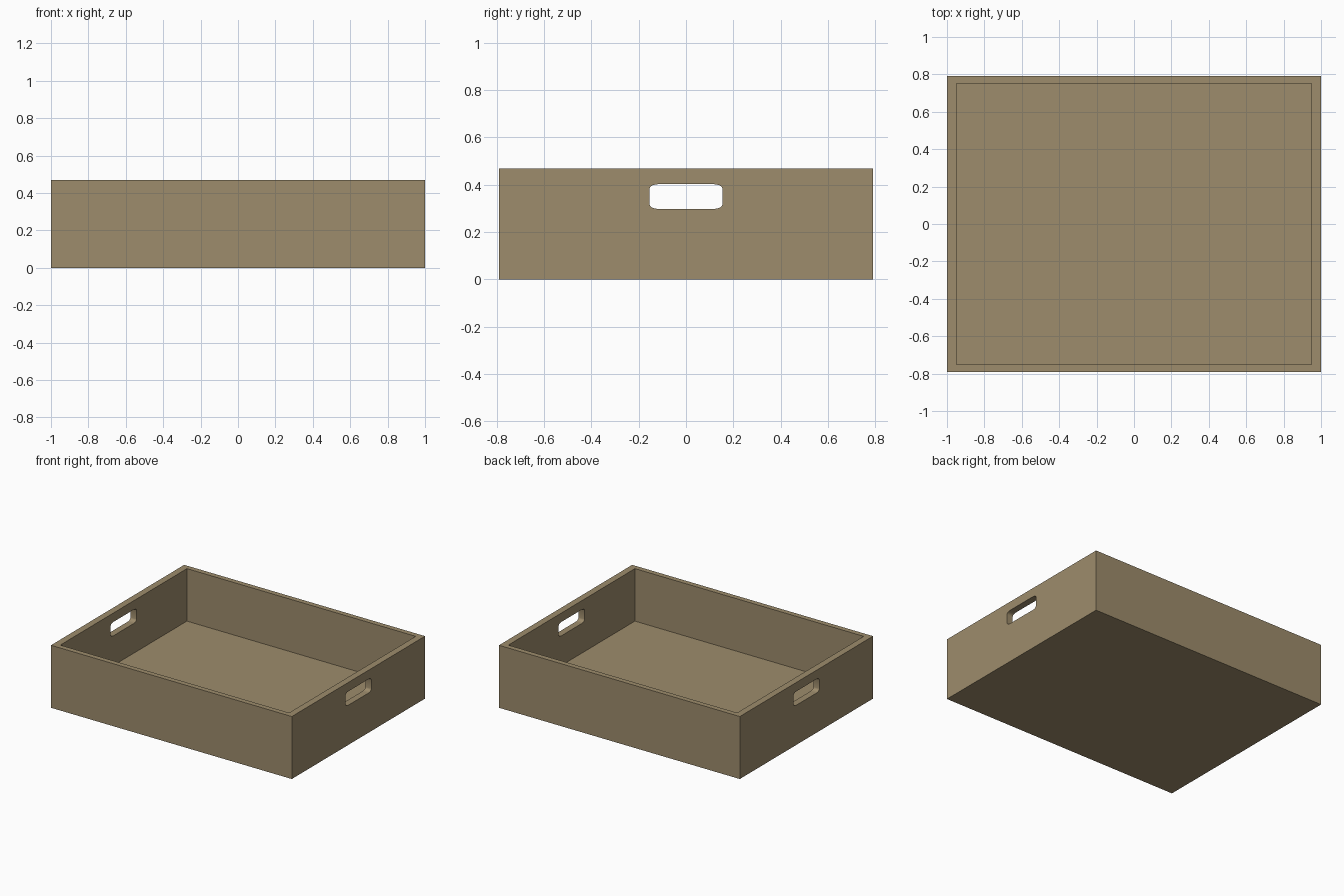
import bpy, bmesh, math

if "Cube" in bpy.data.objects:
    bpy.data.objects.remove(bpy.data.objects["Cube"])

W, D, H = 1.0, 0.79, 0.469        # half width, half depth, height
IW, ID, FLOOR = 0.95, 0.751, 0.075  # inner half sizes, floor thickness

wood = bpy.data.materials.new("tan wood")
wood.diffuse_color = (0.337, 0.262, 0.150, 1)
wood.use_nodes = True
wood.node_tree.nodes["Principled BSDF"].inputs["Base Color"].default_value = wood.diffuse_color


def prism(name, profile, offset):
    """Solid from a closed loop of points pushed along an offset."""
    bm = bmesh.new()
    face = bm.faces.new([bm.verts.new(p) for p in profile])
    ext = bmesh.ops.extrude_face_region(bm, geom=[face])
    moved = [v for v in ext["geom"] if isinstance(v, bmesh.types.BMVert)]
    bmesh.ops.translate(bm, verts=moved, vec=offset)
    bmesh.ops.recalc_face_normals(bm, faces=bm.faces)
    mesh = bpy.data.meshes.new(name)
    bm.to_mesh(mesh)
    bm.free()
    mesh.materials.append(wood)
    obj = bpy.data.objects.new(name, mesh)
    bpy.context.collection.objects.link(obj)
    return obj


def rectangle(hx, hy, z):
    return [(-hx, -hy, z), (hx, -hy, z), (hx, hy, z), (-hx, hy, z)]


def rounded_slot(x, hy, hz, zc, ry, rz, steps=5):
    """Rounded rectangle in the YZ plane."""
    pts = []
    for q, (sy, sz) in enumerate([(1, 1), (-1, 1), (-1, -1), (1, -1)]):
        for i in range(steps + 1):
            a = math.pi / 2 * (q + i / steps)
            pts.append((x, sy * (hy - ry) + ry * math.cos(a),
                        zc + sz * (hz - rz) + rz * math.sin(a)))
    return pts


# tray body, cavity, and one slot running through both end walls
tray = prism("tray", rectangle(W, D, 0), (0, 0, H))
cavity = prism("cavity_cutter", rectangle(IW, ID, FLOOR), (0, 0, H))
slot = prism("handle_cutter",
             rounded_slot(-1.2, 0.154, 0.052, 0.35, 0.035, 0.02), (2.4, 0, 0))

bpy.context.view_layer.objects.active = tray
tray.select_set(True)
for cutter in (cavity, slot):
    mod = tray.modifiers.new("cut", 'BOOLEAN')
    mod.operation = 'DIFFERENCE'
    mod.solver = 'EXACT'
    mod.object = cutter
    bpy.ops.object.modifier_apply(modifier=mod.name)
    bpy.data.objects.remove(cutter)
bpy.ops.object.shade_smooth_by_angle(angle=math.radians(30))
